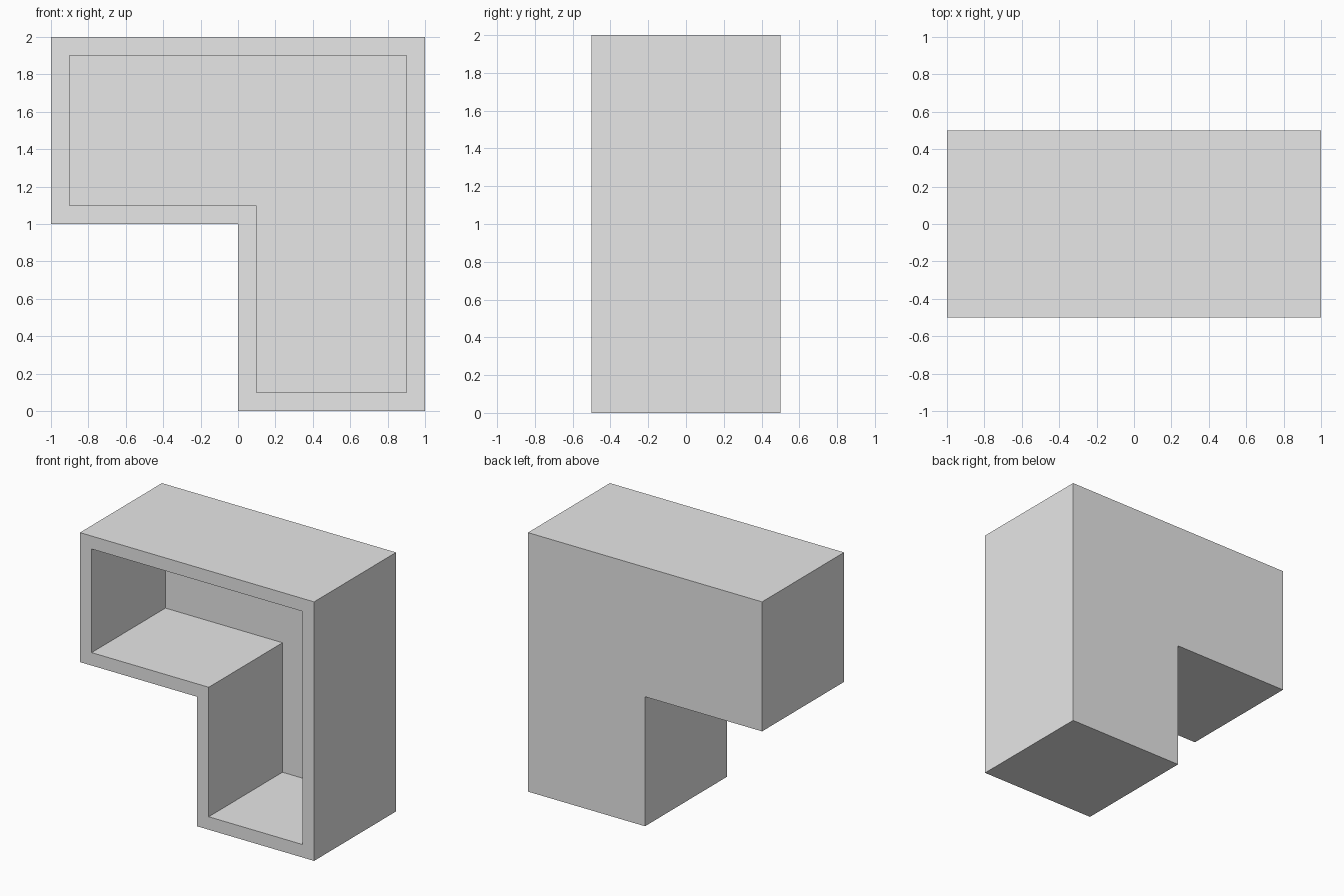
import bpy
import bmesh

cube = bpy.data.objects.get("Cube")
if cube:
    bpy.data.objects.remove(cube, do_unlink=True)

DEPTH = 1.0
WALL = 0.1
OUTLINE = [(-1, 1), (0, 1), (0, 0), (1, 0), (1, 2), (-1, 2)]

# Plain grey material
grey = bpy.data.materials.new("light_grey")
grey.use_nodes = True
colour = (0.8, 0.8, 0.8, 1)
grey.diffuse_color = colour
grey.node_tree.nodes["Principled BSDF"].inputs["Base Color"].default_value = colour

bm = bmesh.new()

# Solid corner-shaped block: front profile pushed to the back
front = bm.faces.new([bm.verts.new((x, -DEPTH / 2, z)) for x, z in OUTLINE])
back = bmesh.ops.extrude_face_region(bm, geom=[front], use_keep_orig=True)["geom"]
bmesh.ops.translate(bm, vec=(0, DEPTH, 0),
                    verts=[v for v in back if isinstance(v, bmesh.types.BMVert)])
bmesh.ops.recalc_face_normals(bm, faces=bm.faces)

# Even rim around the open front
bm.normal_update()
front = min(bm.faces, key=lambda f: f.calc_center_median().y)
bmesh.ops.inset_region(bm, faces=[front], thickness=WALL, use_even_offset=True)

# Hollow interior, leaving the back wall
floor = bmesh.ops.extrude_discrete_faces(bm, faces=[front])["faces"][0]
bmesh.ops.translate(bm, vec=(0, DEPTH - WALL, 0), verts=floor.verts)
bmesh.ops.recalc_face_normals(bm, faces=bm.faces)

mesh = bpy.data.meshes.new("corner_shell")
bm.to_mesh(mesh)
bm.free()
mesh.materials.append(grey)
shell = bpy.data.objects.new("corner_shell", mesh)
bpy.context.collection.objects.link(shell)
